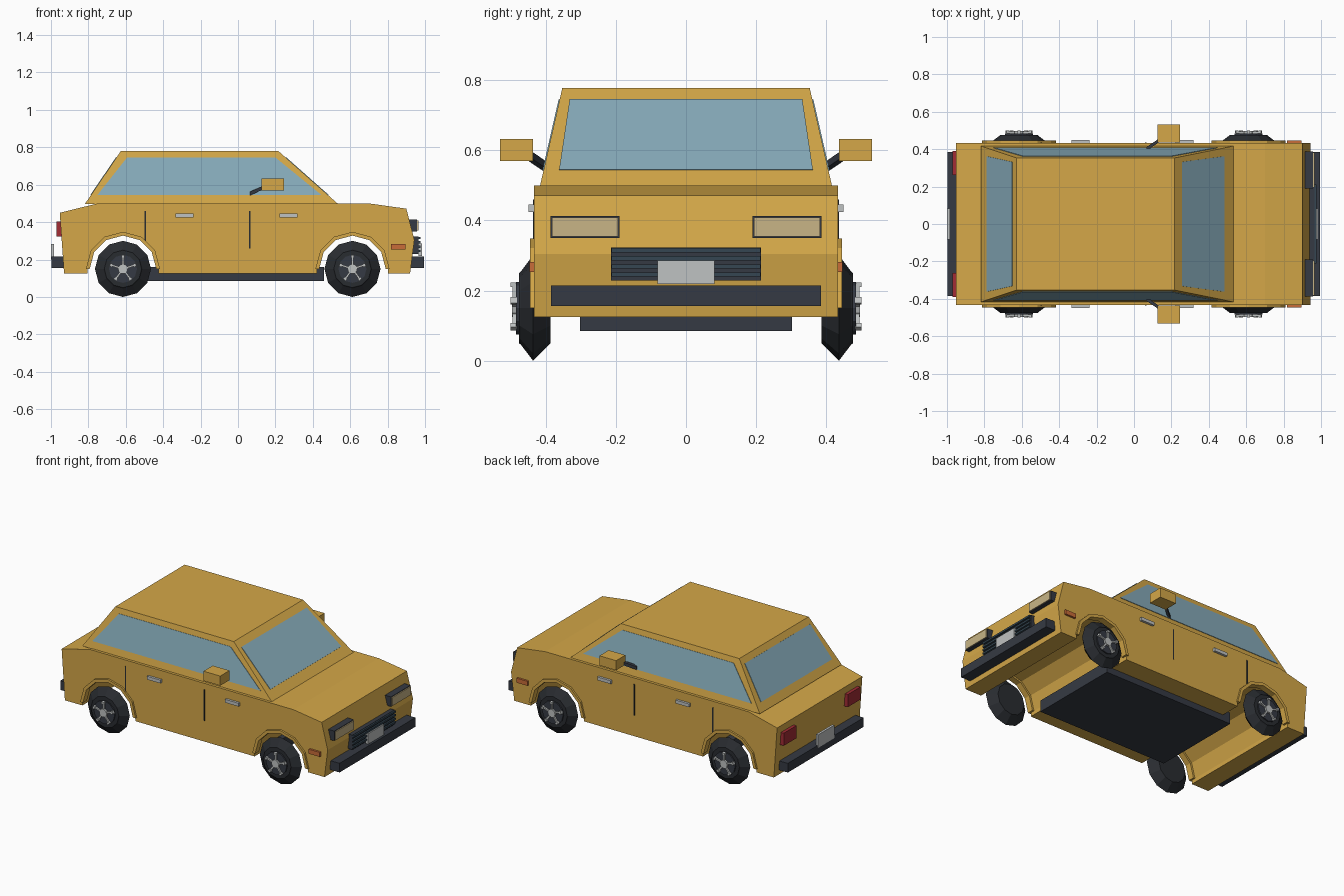
import bpy, bmesh
from math import sin, cos, pi, radians
from mathutils import Vector, Matrix

if "Cube" in bpy.data.objects:
    bpy.data.objects.remove(bpy.data.objects["Cube"])


def material(name, rgb):
    m = bpy.data.materials.new(name)
    m.use_nodes = True
    m.diffuse_color = (*rgb, 1)
    m.node_tree.nodes["Principled BSDF"].inputs["Base Color"].default_value = (*rgb, 1)
    return m


PAINT = material("mustard paint", (0.66, 0.39, 0.065))
GLASS = material("blue glass", (0.24, 0.41, 0.49))
TRIM = material("dark trim", (0.036, 0.042, 0.056))
GRILLE = material("slate grille", (0.035, 0.062, 0.085))
RUBBER = material("tyre rubber", (0.022, 0.025, 0.03))
CHROME = material("pale metal", (0.52, 0.54, 0.54))
LAMP = material("cream lamp", (0.58, 0.46, 0.24))
RED = material("red lamp", (0.36, 0.025, 0.035))
ORANGE = material("orange lamp", (0.58, 0.15, 0.04))


def finish(name, bm, mat):
    bmesh.ops.recalc_face_normals(bm, faces=bm.faces)
    me = bpy.data.meshes.new(name)
    bm.to_mesh(me)
    bm.free()
    me.materials.append(mat)
    ob = bpy.data.objects.new(name, me)
    bpy.context.collection.objects.link(ob)
    return ob


def add_box(bm, x, y, z, turn=Matrix()):
    """Box from (low, high) ranges on each axis."""
    size = Matrix.Diagonal((x[1] - x[0], y[1] - y[0], z[1] - z[0], 1))
    mid = Matrix.Translation((sum(x) / 2, sum(y) / 2, sum(z) / 2))
    bmesh.ops.create_cube(bm, size=1, matrix=turn @ mid @ size)


def box(name, x, y, z, mat):
    bm = bmesh.new()
    add_box(bm, x, y, z)
    return finish(name, bm, mat)


def prism(name, points, offset, mat):
    """Closed outline pushed along an offset."""
    bm = bmesh.new()
    face = bm.faces.new([bm.verts.new(p) for p in points])
    out = bmesh.ops.extrude_face_region(bm, geom=[face], use_keep_orig=True)
    moved = [v for v in out["geom"] if isinstance(v, bmesh.types.BMVert)]
    bmesh.ops.translate(bm, verts=moved, vec=offset)
    return finish(name, bm, mat)


def lathe(name, profile, centre, side, mat, steps=12):
    """Spin (radius, outward) points about the axle."""
    bm = bmesh.new()
    vs = [bm.verts.new((0, side * o, -r)) for r, o in profile]
    edges = [bm.edges.new(p) for p in zip(vs, vs[1:])]
    bmesh.ops.spin(bm, geom=vs + edges, cent=(0, 0, 0), axis=(0, 1, 0),
                   angle=2 * pi, steps=steps)
    bmesh.ops.remove_doubles(bm, verts=bm.verts, dist=0.0002)
    bmesh.ops.translate(bm, verts=bm.verts, vec=centre)
    return finish(name, bm, mat)


def arch(cx, r, start=180, end=0, cz=0.15):
    step = -30 if start > end else 30
    return [(cx + r * cos(radians(a)), cz + r * sin(radians(a)))
            for a in range(start, end + step, step)]


AXLES = {"rear": -0.615, "front": 0.612}
HALF = 0.434
FLOOR = 0.125

# Lower body with wheel tunnels
outline = [(-0.93, FLOOR)]
for cx in AXLES.values():
    outline += [(cx - 0.19, FLOOR)] + arch(cx, 0.19) + [(cx + 0.19, FLOOR)]
outline += [(0.92, FLOOR), (0.943, 0.305), (0.9, 0.472), (0.7, 0.5),
            (-0.75, 0.5), (-0.953, 0.45)]
prism("body", [(x, -HALF, z) for x, z in outline], (0, 2 * HALF, 0), PAINT)
box("underbody", (-0.48, 0.46), (-0.302, 0.302), (0.085, 0.16), TRIM)

# Tapered cabin
Z0, Z1 = 0.498, 0.779


def mix(a, b, z):
    return a + (b - a) * (z - Z0) / (Z1 - Z0)


def rear_x(z): return mix(-0.818, -0.627, z)
def front_x(z): return mix(0.534, 0.217, z)
def side_y(z): return mix(0.417, 0.353, z)


bm = bmesh.new()
rings = [[bm.verts.new((x, y, z)) for x, y in (
    (rear_x(z), -side_y(z)), (front_x(z), -side_y(z)),
    (front_x(z), side_y(z)), (rear_x(z), side_y(z)))] for z in (Z0, Z1)]
for ring in rings:
    bm.faces.new(ring)
for i in range(4):
    j = (i + 1) % 4
    bm.faces.new((rings[0][i], rings[0][j], rings[1][j], rings[1][i]))
finish("cabin", bm, PAINT)

# Window plates lying on the sloped cabin faces
LOW, TOP = 0.544, 0.745


def pane(name, corners, outward):
    a, b, c, d = map(Vector, corners)
    n = (b - a).cross(d - a).normalized()
    if n.dot(Vector(outward)) < 0:
        n = -n
    prism(name, [p - n * 0.001 for p in (a, b, c, d)], n * 0.004, GLASS)


for name, fx, dx in (("windscreen", front_x, 1), ("rear_window", rear_x, -1)):
    pane(name, [(fx(LOW), -0.362, LOW), (fx(LOW), 0.362, LOW),
                (fx(TOP), 0.332, TOP), (fx(TOP), -0.332, TOP)], (dx, 0, 0))

for side, tag in ((-1, "near"), (1, "far")):
    def span(a, b):
        return tuple(sorted((side * a, side * b)))

    pane("side_window_" + tag,
         [(-0.752, side * side_y(LOW), LOW), (0.447, side * side_y(LOW), LOW),
          (0.2, side * side_y(TOP), TOP), (-0.593, side * side_y(TOP), TOP)],
         (0, side, 0))

    # Wheels and fender flares
    for end, cx in AXLES.items():
        label = end + "_" + tag
        hub = (cx, side * 0.437, 0.15)
        lathe("tyre_" + label, [(0, -0.05), (0.1, -0.05), (0.15, 0), (0.105, 0.034),
                                (0.1, 0.04), (0, 0.04)], hub, side, RUBBER)
        lathe("wheel_disc_" + label, [(0, 0.03), (0.075, 0.03), (0.075, 0.048),
                                      (0, 0.048)], hub, side, TRIM)
        lathe("hub_cap_" + label, [(0, 0.03), (0.026, 0.03), (0.026, 0.06),
                                   (0, 0.06)], hub, side, CHROME)
        bm = bmesh.new()
        for k in range(5):
            turn = Matrix.Translation(hub) @ Matrix.Rotation(2 * pi * k / 5, 4, "Y")
            add_box(bm, (-0.005, 0.005), span(0.045, 0.058), (0.015, 0.072), turn)
            add_box(bm, (-0.009, 0.009), span(0.045, 0.064), (0.06, 0.073), turn)
        finish("wheel_spokes_" + label, bm, CHROME)
        ring = arch(cx, 0.198) + arch(cx, 0.178, 0, 180)
        prism("fender_flare_" + label, [(x, side * 0.405, z) for x, z in ring],
              (0, side * 0.041, 0), PAINT)

    # Door seams, handles and side lamps
    for end, x, low in (("rear", -0.497, 0.3), ("front", 0.064, 0.26)):
        box(f"door_seam_{end}_{tag}", (x - 0.004, x + 0.004),
            span(0.43, 0.437), (low, 0.46), RUBBER)
    for end, x in (("rear", -0.287), ("front", 0.27)):
        box(f"door_handle_{end}_{tag}", (x - 0.048, x + 0.048),
            span(0.43, 0.449), (0.424, 0.445), CHROME)
    box("side_marker_" + tag, (0.817, 0.895), span(0.43, 0.447),
        (0.253, 0.282), ORANGE)

    # Wing mirror on its slanted stalk
    box("mirror_" + tag, (0.126, 0.245), span(0.437, 0.531), (0.57, 0.632), PAINT)
    root, tip = Vector((0.065, side * 0.4, 0.553)), Vector((0.15, side * 0.458, 0.592))
    square = [root + Vector((0, a, b)) for a, b in
              ((-0.01, -0.01), (0.01, -0.01), (0.01, 0.01), (-0.01, 0.01))]
    prism("mirror_stalk_" + tag, square, tip - root, TRIM)

    # Head and tail lamps
    box("headlight_rim_" + tag, (0.915, 0.958), span(0.19, 0.387), (0.35, 0.413), TRIM)
    box("headlight_" + tag, (0.95, 0.964), span(0.194, 0.383), (0.354, 0.409), LAMP)
    box("tail_light_" + tag, (-0.97, -0.935), span(0.262, 0.39), (0.323, 0.404), RED)

# Grille with slats, bumpers and number plates
box("grille", (0.93, 0.966), (-0.214, 0.214), (0.229, 0.323), TRIM)
for i in range(4):
    z = 0.24 + i * 0.023
    box(f"grille_slat_{i}", (0.96, 0.976), (-0.212, 0.212), (z, z + 0.012), GRILLE)
box("front_plate", (0.965, 0.984), (-0.082, 0.082), (0.219, 0.286), CHROME)
box("front_bumper", (0.925, 0.994), (-0.386, 0.386), (0.156, 0.215), TRIM)
box("rear_bumper", (-0.996, -0.93), (-0.386, 0.386), (0.156, 0.215), TRIM)
box("rear_plate", (-1.0, -0.985), (-0.082, 0.082), (0.2, 0.284), CHROME)
